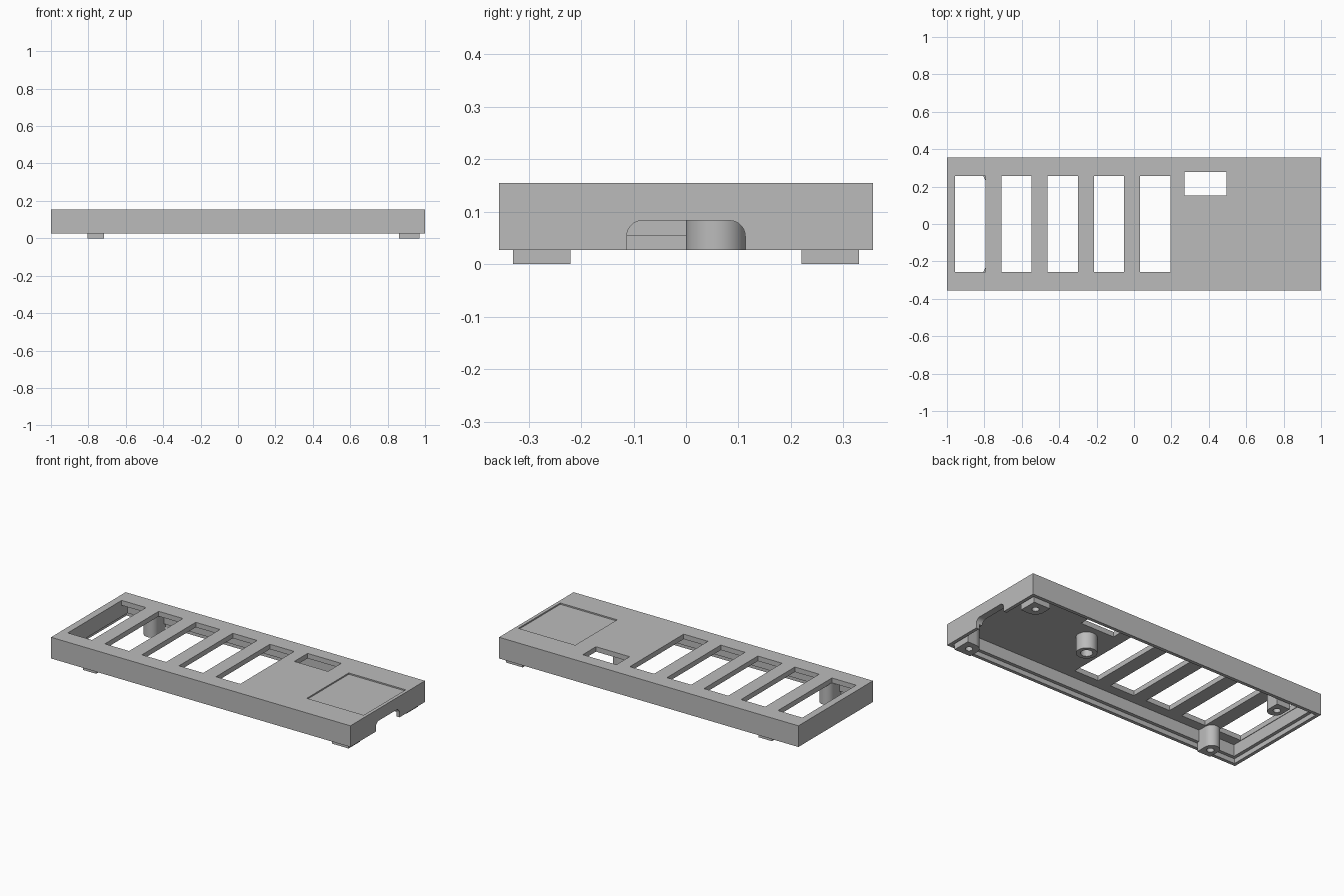
import bpy, bmesh, math
from mathutils import Matrix

if "Cube" in bpy.data.objects:
    bpy.data.objects.remove(bpy.data.objects["Cube"], do_unlink=True)

L, W = 1.0, 0.356                  # half length and half width
BASE, TOP, CEILING = 0.027, 0.155, 0.125

grey = bpy.data.materials.new("plain grey")
grey.use_nodes = True
colour = (0.5, 0.5, 0.5, 1)
grey.diffuse_color = colour
grey.node_tree.nodes["Principled BSDF"].inputs["Base Color"].default_value = colour


def prism(name, outline, low, high, matrix=None):
    """Extrude a flat outline between two heights."""
    bm = bmesh.new()
    face = bm.faces.new([bm.verts.new((x, y, low)) for x, y in outline])
    side = bmesh.ops.extrude_face_region(bm, geom=[face])["geom"]
    for v in side:
        if isinstance(v, bmesh.types.BMVert):
            v.co.z = high
    if matrix:
        bm.transform(matrix)
    bmesh.ops.recalc_face_normals(bm, faces=bm.faces)
    mesh = bpy.data.meshes.new(name)
    bm.to_mesh(mesh)
    bm.free()
    mesh.materials.append(grey)
    obj = bpy.data.objects.new(name, mesh)
    bpy.context.collection.objects.link(obj)
    return obj


def rect(x0, x1, y0, y1):
    return [(x0, y0), (x1, y0), (x1, y1), (x0, y1)]


def arc(cx, cy, r, start, end, steps):
    angles = [math.radians(start + (end - start) * i / steps) for i in range(steps + 1)]
    return [(cx + r * math.cos(a), cy + r * math.sin(a)) for a in angles]


def circle(cx, cy, r, steps=32):
    return arc(cx, cy, r, 0, 360, steps)[:-1]


def cut(obj, *cutters):
    """Subtract the cutters and bake the result."""
    for c in cutters:
        c.hide_render = True
        mod = obj.modifiers.new("cut", "BOOLEAN")
        mod.operation, mod.solver, mod.object = "DIFFERENCE", "EXACT", c
    graph = bpy.context.evaluated_depsgraph_get()
    mesh = bpy.data.meshes.new_from_object(obj.evaluated_get(graph))
    obj.modifiers.clear()
    obj.data = mesh
    for c in cutters:
        bpy.data.objects.remove(c, do_unlink=True)


def smooth(obj):
    bpy.ops.object.select_all(action="DESELECT")
    obj.select_set(True)
    bpy.context.view_layer.objects.active = obj
    bpy.ops.object.shade_smooth_by_angle(angle=math.radians(30))


# Shell: hollow box with a stepped lip around the open underside
shell = prism("case_shell", rect(-L, L, -W, W), BASE, TOP)
cutters = []
for thick, height in ((0.04, CEILING), (0.02, 0.055)):
    x, y = L - thick, W - thick
    cutters.append(prism("hollow", rect(-x, x, -y, y), -0.1, height))

# Row of five long slots and one small window
for i in range(5):
    x = -0.957 + 0.2475 * i
    cutters.append(prism("slot", rect(x, x + 0.162, -0.257, 0.257), 0.1, 0.2))
cutters.append(prism("window", rect(0.27, 0.495, 0.152, 0.278), 0.1, 0.2))

# Shallow label recess in the top
cutters.append(prism("recess", rect(0.6, 0.98, -0.2, 0.2), TOP - 0.008, 0.2))

# Round-cornered cable notch in the end wall: outline in y and z, pushed along x
notch = [(-0.113, 0), (0.113, 0)]
notch += arc(0.083, 0.053, 0.03, 0, 90, 8) + arc(-0.083, 0.053, 0.03, 90, 180, 8)
to_x = Matrix(((0, 0, 1, 0), (1, 0, 0, 0), (0, 1, 0, 0), (0, 0, 0, 1)))
cutters.append(prism("notch", notch, 0.9, 1.1, to_x))
cut(shell, *cutters)
smooth(shell)

# Screw posts, rounded towards the inside and squared towards the walls
for label, s in (("back", 1), ("front", -1)):
    corner = [(0.97, 0.33), (0.86, 0.33)] + arc(0.915, 0.275, 0.055, 180, 270, 12) + [(0.97, 0.22)]
    inner = [(-0.717, 0.33), (-0.805, 0.33)] + arc(-0.761, 0.264, 0.044, 180, 360, 24)
    for name, outline, hx in (("left_post", corner, 0.915), ("right_post", inner, -0.761)):
        post = prism(f"{label}_{name}", [(x, y * s) for x, y in outline], 0, CEILING + 0.003)
        cut(post, prism("screw_hole", circle(hx, 0.275 * s, 0.02, 20), -0.1, 0.09))
        smooth(post)

# Central hollow boss under the top plate
boss = prism("central_boss", circle(0.377, 0.057, 0.057, 40), BASE, CEILING + 0.003)
cut(boss, prism("boss_hole", circle(0.377, 0.057, 0.033), -0.1, 0.11))
smooth(boss)
